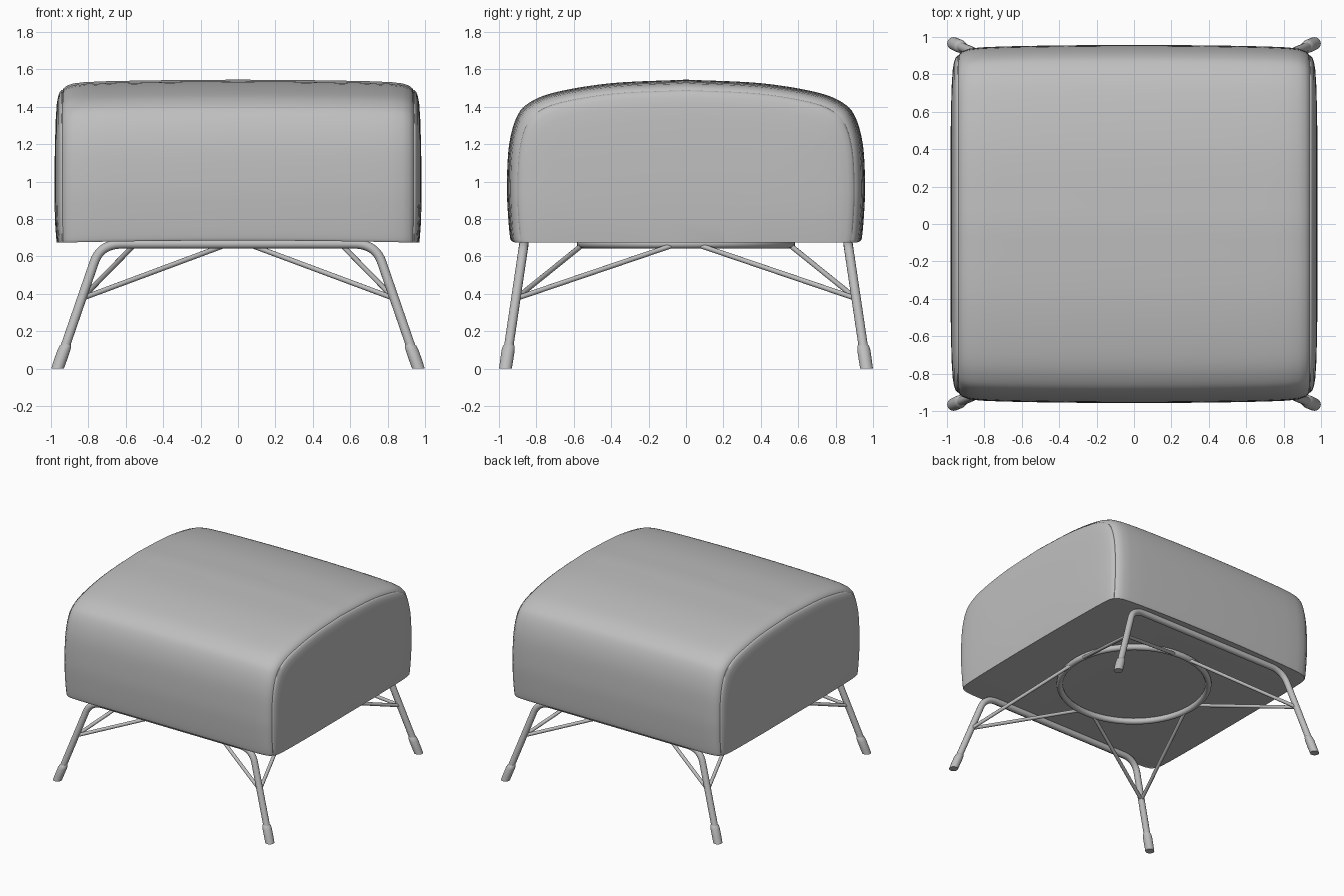
import bpy, bmesh, math
from mathutils import Vector

if "Cube" in bpy.data.objects:
    bpy.data.objects.remove(bpy.data.objects["Cube"])

mat = bpy.data.materials.new("plain grey")
mat.diffuse_color = (0.52, 0.52, 0.52, 1)
mat.use_nodes = True
mat.node_tree.nodes["Principled BSDF"].inputs["Base Color"].default_value = mat.diffuse_color


def finish(ob, angle=40):
    bpy.ops.object.select_all(action='DESELECT')
    ob.select_set(True)
    bpy.context.view_layer.objects.active = ob
    if ob.type == 'CURVE':
        bpy.ops.object.convert(target='MESH')
        ob = bpy.context.view_layer.objects.active
    ob.data.materials.clear()
    ob.data.materials.append(mat)
    bpy.ops.object.shade_smooth_by_angle(angle=math.radians(angle))


def mesh_object(name, bm, angle=40):
    bmesh.ops.recalc_face_normals(bm, faces=bm.faces[:])
    me = bpy.data.meshes.new(name)
    bm.to_mesh(me)
    bm.free()
    ob = bpy.data.objects.new(name, me)
    bpy.context.collection.objects.link(ob)
    finish(ob, angle)


def tube(name, pts, radius, cyclic=False):
    cu = bpy.data.curves.new(name, 'CURVE')
    cu.dimensions = '3D'
    cu.bevel_depth = radius
    cu.bevel_resolution = 5
    cu.use_fill_caps = True
    sp = cu.splines.new('POLY')
    sp.points.add(len(pts) - 1)
    for p, co in zip(sp.points, pts):
        p.co = (*co, 1)
    sp.use_cyclic_u = cyclic
    ob = bpy.data.objects.new(name, cu)
    bpy.context.collection.objects.link(ob)
    finish(ob)


def loft(name, rings, angle=40):
    bm = bmesh.new()
    rows = [[bm.verts.new(co) for co in ring] for ring in rings]
    n = len(rows[0])
    for a, b in zip(rows, rows[1:]):
        for i in range(n):
            j = (i + 1) % n
            bm.faces.new((a[i], a[j], b[j], b[i]))
    bm.faces.new(rows[0])
    bm.faces.new(rows[-1])
    mesh_object(name, bm, angle)


def spline(pts, steps):
    # Catmull-Rom through 2D points
    p = [Vector(q) for q in pts]
    p = [2 * p[0] - p[1]] + p + [2 * p[-1] - p[-2]]
    out = []
    for i in range(1, len(p) - 2):
        a, b, c, d = p[i - 1:i + 3]
        for k in range(steps):
            t = k / steps
            out.append(0.5 * (2 * b + (c - a) * t + (2 * a - 5 * b + 4 * c - d) * t * t
                              + (3 * b - a - 3 * c + d) * t ** 3))
    return out + [p[-2]]


# cushion: arched profile lofted across x, with seam grooves and bulging end panels
BASE = 0.688
half = spline([(0.925, BASE), (0.94, 0.70), (0.953, 0.85), (0.957, 1.0), (0.945, 1.2), (0.905, 1.345),
               (0.84, 1.42), (0.70, 1.477), (0.40, 1.526), (0, 1.545)], 5)
profile = [(p.x, p.y) for p in half] + [(-p.x, p.y) for p in half[-2::-1]]
floor_pts = [(-0.925 + 1.85 * i / 8, BASE) for i in range(1, 8)]
profile += floor_pts
sections = [(0, 0), (0.25, 0.001), (0.5, 0.004), (0.7, 0.008), (0.82, 0.013), (0.88, 0.02), (0.915, 0.032),
            (0.932, 0.046), (0.938, 0.056), (0.943, 0.056), (0.953, 0.066), (0.962, 0.09),
            (0.969, 0.13), (0.975, 0.22), (0.979, 0.36), (0.982, 0.55), (0.983, 0.75)]
sections = [(-x, d) for x, d in sections[:0:-1]] + sections


def cushion_ring(x, d):
    ring = []
    for y, z in profile:
        yy = y * (1 - d / 0.957)
        zz = BASE + (z - BASE) * (1 - d / 0.857)
        low = max(0, (0.95 - zz) / 0.27)
        edge = max(0, abs(x) - 0.93) / 0.05
        xx = x - math.copysign(0.014 * low ** 2 * min(edge, 1), x)
        ring.append((xx, yy, zz - 0.013 * min(low, 1) * x * x))
    return ring


loft("cushion", [cushion_ring(x, d) for x, d in sections], 50)

# leg frames: a bent tube at the front and back, flaring out to the feet
FOOT = Vector((0.965, 0.965, 0))
CORNER = Vector((0.735, 0.866, 0.667))


def leg_at(z):
    return FOOT.lerp(CORNER, z / CORNER.z)


start, end = leg_at(0.57), Vector((0.62, 0.866, 0.667))
bend = [(1 - t) ** 2 * start + 2 * t * (1 - t) * CORNER + t * t * end for t in (i / 10 for i in range(11))]
side = [leg_at(0.06)] + bend
for sy, label in ((-1, "front"), (1, "back")):
    path = [(-p.x, sy * p.y, p.z) for p in side] + [(p.x, sy * p.y, p.z) for p in reversed(side)]
    tube(label + "_leg_frame", path, 0.025)

# support ring under the cushion
tube("support_ring", [(0.56 * math.cos(a), 0.56 * math.sin(a), 0.667)
                      for a in (2 * math.pi * i / 64 for i in range(64))], 0.024, True)

# feet and thin brace rods, one set per corner
for sx, xl in ((-1, "left"), (1, "right")):
    for sy, yl in ((-1, "front"), (1, "back")):
        rings = []
        for z, r in ((0, 0.034), (0.05, 0.035), (0.1, 0.035), (0.12, 0.032), (0.132, 0.024)):
            c = leg_at(z)
            rings.append([(sx * c.x + r * math.cos(a), sy * c.y + r * math.sin(a), z)
                          for a in (2 * math.pi * i / 20 for i in range(20))])
        loft(f"{yl}_{xl}_foot", rings)
        p = leg_at(0.375)
        for ex, ey, kind in ((0.07, 0.556, "cross"), (0.556, 0.07, "side")):
            tube(f"{yl}_{xl}_{kind}_brace",
                 [(sx * p.x, sy * p.y, p.z), (sx * ex, sy * ey, 0.66)], 0.0135)
